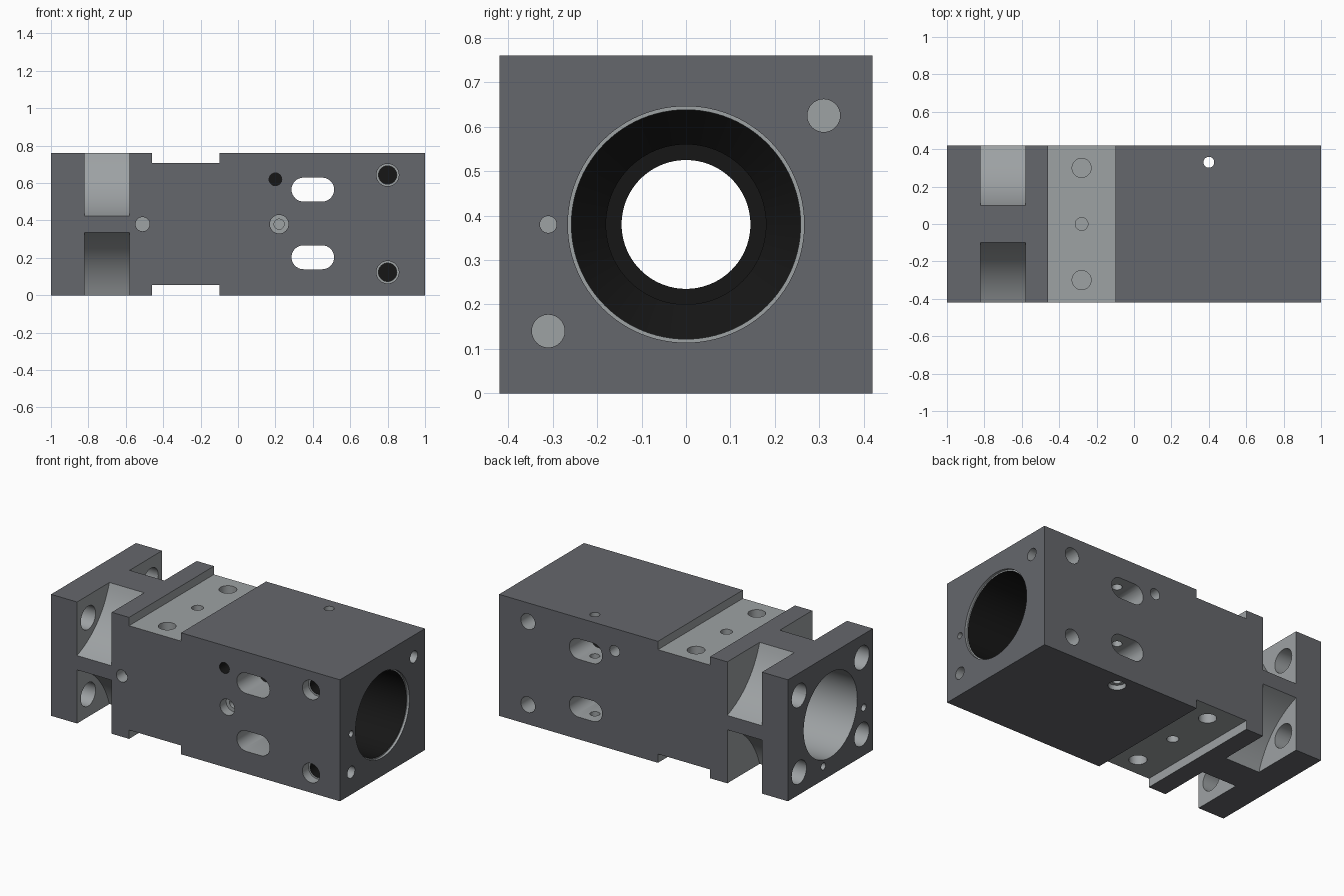
import bpy, bmesh
from math import sin, cos, pi

if "Cube" in bpy.data.objects:
    bpy.data.objects.remove(bpy.data.objects["Cube"])


def material(name, r, g, b):
    m = bpy.data.materials.new(name)
    m.diffuse_color = (r, g, b, 1)
    m.use_nodes = True
    m.node_tree.nodes["Principled BSDF"].inputs["Base Color"].default_value = m.diffuse_color
    return m


DARK = material("dark_steel", 0.13, 0.135, 0.15)
LIGHT = material("machined_steel", 0.34, 0.36, 0.37)
BLACK = material("black_bore", 0.008, 0.008, 0.008)


def loft(name, axis, rings, mat):
    """Skin 2D rings [(position, points)] along an axis; points are (y,z), (x,z) or (x,y)."""
    place = {"X": lambda p, u, v: (p, u, v),
             "Y": lambda p, u, v: (u, p, v),
             "Z": lambda p, u, v: (u, v, p)}[axis]
    bm = bmesh.new()
    loops = [[bm.verts.new(place(p, u, v)) for u, v in pts] for p, pts in rings]
    for a, b in zip(loops, loops[1:]):
        n = len(a)
        for i in range(n):
            bm.faces.new((a[i], a[(i + 1) % n], b[(i + 1) % n], b[i]))
    bm.faces.new(loops[0])
    bm.faces.new(loops[-1])
    bmesh.ops.recalc_face_normals(bm, faces=bm.faces[:])
    me = bpy.data.meshes.new(name)
    bm.to_mesh(me)
    bm.free()
    me.materials.append(mat)
    ob = bpy.data.objects.new(name, me)
    bpy.context.collection.objects.link(ob)
    return ob


def circle(u, v, r, n=32):
    return [(u + r * cos(2 * pi * i / n), v + r * sin(2 * pi * i / n)) for i in range(n)]


def rect(u0, u1, v0, v1):
    return [(u0, v0), (u1, v0), (u1, v1), (u0, v1)]


def capsule(u, v, half, r, n=16):
    return [(u + s * half + s * r * sin(pi * i / n), v - s * r * cos(pi * i / n))
            for s in (1, -1) for i in range(n + 1)]


# Main block
body = loft("actuator_body", "X", [(-1, rect(-.42, .42, 0, .76)), (1, rect(-.42, .42, 0, .76))], DARK)
bpy.context.view_layer.objects.active = body
body.select_set(True)


def cut(axis, rings, mat=LIGHT):
    tool = loft("cutter", axis, rings, mat)
    tool.hide_render = True
    mod = body.modifiers.new("cut", "BOOLEAN")
    mod.operation = "DIFFERENCE"
    mod.solver = "EXACT"
    mod.material_mode = "TRANSFER"
    mod.object = tool
    bpy.ops.object.modifier_apply(modifier=mod.name)
    bpy.data.objects.remove(tool)


def hole(axis, u, v, r, start, end, mat=LIGHT):
    cut(axis, [(start, circle(u, v, r)), (end, circle(u, v, r))], mat)


# Grooves across the top and bottom
for z0, z1 in ((.708, .8), (-.04, .055)):
    cut("X", [(-.46, rect(-.5, .5, z0, z1)), (-.10, rect(-.5, .5, z0, z1))])

# Concave corner pockets behind the mounting flange
A, B, SAG = (.10, .38), (.42, .045), .055
arc = []
for i in range(17):
    t = i / 16
    k = 4 * SAG * t * (1 - t) * .707
    arc.append((A[0] + (B[0] - A[0]) * t - k, A[1] + (B[1] - A[1]) * t - k))
pocket = arc + [(.5, .045), (.5, .5), (.10, .5)]
for sy in (1, -1):
    for sz in (1, -1):
        pts = [(sy * y, .38 + sz * z) for y, z in pocket]
        cut("X", [(-.82, pts), (-.58, pts)])

# Stepped main bore: flange end, rim, and dark inner bore
hole_pts = lambda r: circle(0, .38, r, 96)
cut("X", [(-1.05, hole_pts(.265)), (-.5, hole_pts(.265))])
cut("X", [(1.05, hole_pts(.266)), (.985, hole_pts(.266))])
cut("X", [(x, hole_pts(r)) for x, r in
          ((1.05, .258), (.25, .258), (.17, .18), (.15, .18), (.15, .145), (-.6, .145))], BLACK)

# Through slots front to back
for z in (.565, .203):
    cut("Y", [(-.5, capsule(.4, z, .05, .064)), (.5, capsule(.4, z, .05, .064))])

# Flange bolt holes and locating pins
for y in (-.31, .31):
    for z in (.14, .62):
        hole("X", y, z, .073, -1.05, -.75)
hole("X", -.33, .30, .022, -1.05, -.92)
hole("X", .07, .085, .022, -1.05, -.92)

# End face holes
for y, z, r in ((.31, .625, .037), (-.31, .14, .037), (-.31, .38, .019)):
    hole("X", y, z, r, 1.05, .85)

# Side ports, front and back
for s in (-1, 1):
    for z in (.643, .123):
        if s < 0:
            hole("Y", .8, z, .06, -.5, -.36)
        hole("Y", .8, z, .049, s * .5, s * .27, BLACK if s < 0 else LIGHT)
    hole("Y", .2, .62, .034, s * .5, s * .3, BLACK if s < 0 else LIGHT)
hole("Y", -.51, .38, .038, -.5, -.34)
hole("Y", .22, .38, .05, -.5, -.36)
hole("Y", .22, .38, .027, -.5, -.32)

# Groove bolt holes, top and bottom
for start, end in ((.8, .60), (-.04, .16)):
    for y, r in ((.3, .051), (0, .034), (-.3, .051)):
        hole("Z", -.28, y, r, start, end)

# Vertical through hole, widened underneath
hole("Z", .4, .33, .029, -.1, .9)
hole("Z", .4, .33, .05, -.1, .03)

bpy.ops.object.shade_smooth_by_angle(angle=.5)
